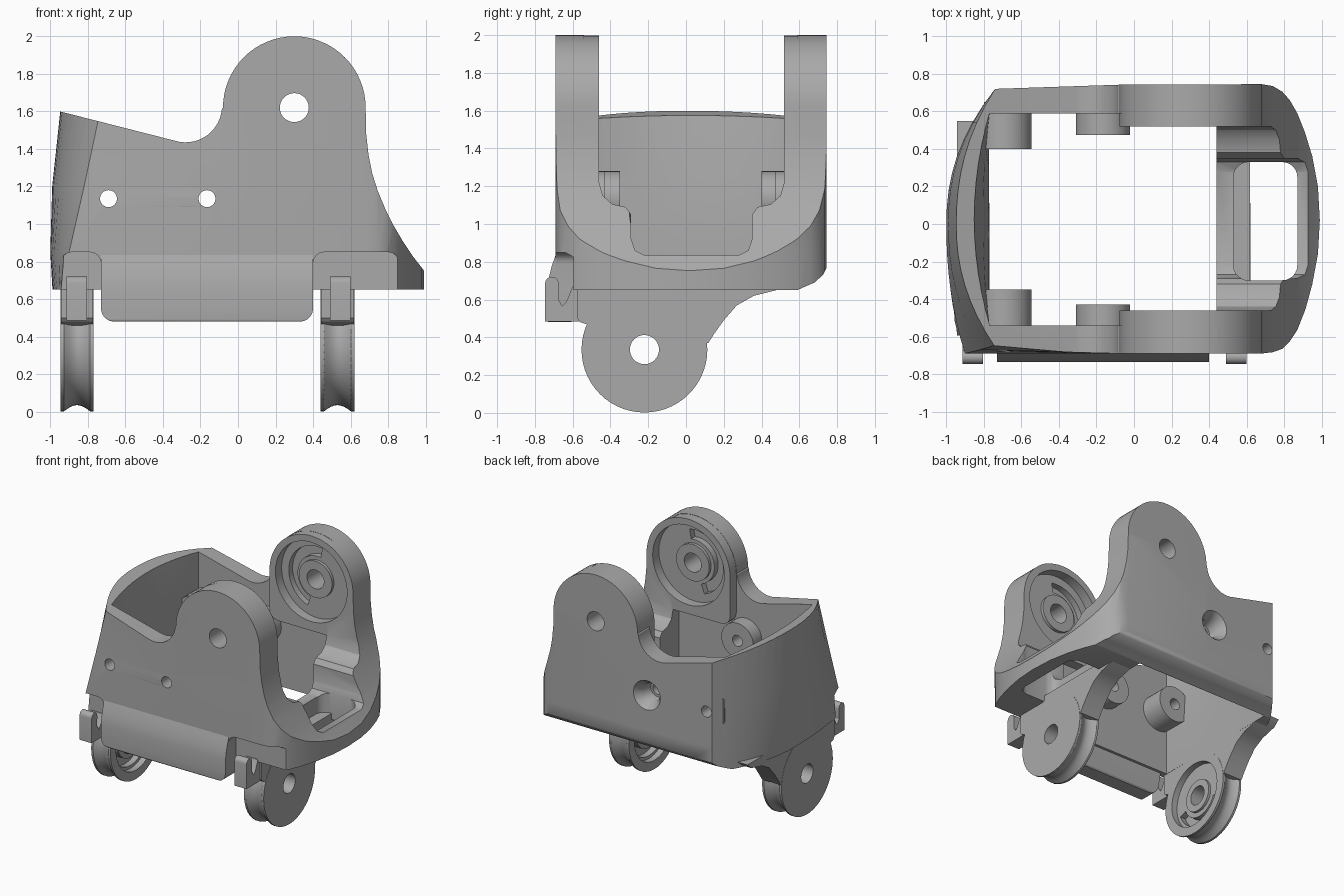
import bpy, bmesh
from math import sin, cos, pi, radians

if "Cube" in bpy.data.objects:
    bpy.data.objects.remove(bpy.data.objects["Cube"])

grey = bpy.data.materials.new("matte_grey")
grey.use_nodes = True
colour = (0.4, 0.4, 0.4, 1)
grey.diffuse_color = colour
grey.node_tree.nodes["Principled BSDF"].inputs["Base Color"].default_value = colour


def loft(name, rings):
    """Closed solid skinned through rings of equal point count."""
    bm = bmesh.new()
    loops = [[bm.verts.new(p) for p in ring] for ring in rings]
    n = len(loops[0])
    for a, b in zip(loops, loops[1:]):
        for i in range(n):
            j = (i + 1) % n
            bm.faces.new((a[i], a[j], b[j], b[i]))
    bm.faces.new(loops[0][::-1])
    bm.faces.new(loops[-1])
    bmesh.ops.recalc_face_normals(bm, faces=bm.faces)
    mesh = bpy.data.meshes.new(name)
    bm.to_mesh(mesh)
    bm.free()
    mesh.materials.append(grey)
    ob = bpy.data.objects.new(name, mesh)
    bpy.context.collection.objects.link(ob)
    return ob


def place(axis, u, v, w):
    return {"x": (w, u, v), "y": (u, w, v), "z": (u, v, w)}[axis]


def prism(name, pts, axis, a, b):
    return loft(name, [[place(axis, u, v, w) for u, v in pts] for w in (a, b)])


def arc(cu, cv, r, start, end, n):
    steps = [radians(start + (end - start) * i / n) for i in range(n + 1)]
    return [(cu + r * cos(t), cv + r * sin(t)) for t in steps]


def lathe(name, axis, centre, profile, n=48):
    """profile: (position along axis, radius) pairs."""
    return loft(name, [[place(axis, u, v, w) for u, v in arc(*centre, r, 0, 360, n)[:-1]]
                       for w, r in profile])


def cyl(name, axis, centre, r, a, b):
    return lathe(name, axis, centre, [(a, r), (b, r)])


def rounded(u0, v0, u1, v1, r):
    return (arc(u0 + r, v0 + r, r, 180, 270, 6) + arc(u1 - r, v0 + r, r, 270, 360, 6)
            + arc(u1 - r, v1 - r, r, 0, 90, 6) + arc(u0 + r, v1 - r, r, 90, 180, 6))


def combine(target, other, op):
    mod = target.modifiers.new(op.lower(), "BOOLEAN")
    mod.operation, mod.object, mod.solver = op, other, "EXACT"
    bpy.context.view_layer.objects.active = target
    bpy.ops.object.modifier_apply(modifier=mod.name)
    bpy.data.objects.remove(other)


def cut(target, other):
    combine(target, other, "DIFFERENCE")


def add(target, other):
    combine(target, other, "UNION")


# Outer shell: curved left wall with a leaning front corner, rounded right end
right_end = [(.68, -.69), (.74, -.683), (.79, -.665), (.83, -.625), (.87, -.565), (.915, -.45),
             (.95, -.32), (.98, -.16), (.99, .02), (.98, .2), (.95, .36), (.91, .49),
             (.87, .59), (.83, .66), (.79, .705), (.74, .735), (.68, .745)]


def shell_ring(z, corner, mid, front):
    ts = [1 - i / 8 for i in range(17)]
    left = [(mid + ((-.74 if t > 0 else corner) - mid) * abs(t) ** 2.2,
             .72 * t if t > 0 else -front * t) for t in ts]
    return [(x, y, z) for x, y in right_end + [(-.08, .742)] + left + [(-.08, -.69)]]


body = loft("bracket_body", [shell_ring(.5, -.945, -.98, -.69), shell_ring(.85, -.9, -1, -.69),
                             shell_ring(1.2, -.82, -.99, -.67), shell_ring(1.6, -.735, -.947, -.645),
                             shell_ring(2.1, -.66, -.88, -.64)])

# Side outline with the arm lobe and the sweep down to the end bar
outline = [(-1.1, .65), (1.1, .65), (1.1, .72), (1.0, .74), (.93, .83), (.88, .905), (.83, .99),
           (.785, 1.08), (.745, 1.175), (.715, 1.27), (.695, 1.37), (.683, 1.48)]
outline += arc(.3, 1.62, .38, 0, 180, 32)
outline += arc(-.28, 1.63, .195, -5, -100, 12)
outline += [(-.95, 1.6), (-1.1, 1.637)]
combine(body, prism("outline_tool", outline, "y", -1, 1), "INTERSECT")

# Bevelled lower back edge
cut(body, prism("bevel_tool", [(.5, .6), (.6, .655), (.68, .69), (.725, .73), (.75, .78),
                               (.9, .78), (.9, .6)], "x", -1.2, 1.2))


# Main cavity, bulging outward at the top left
def cavity_ring(z, bulge):
    left = [(-.77 - bulge * (1 - t * t), .025 + .565 * t) for t in [1 - i / 6 for i in range(13)]]
    return [(x, y, z) for x, y in [(.44, -.54), (.44, .59)] + left]


cut(body, loft("cavity_tool", [cavity_ring(.3, 0), cavity_ring(.9, 0.004), cavity_ring(1.25, .035),
                               cavity_ring(1.6, .085), cavity_ring(2.2, .1)]))

# Opening between the arms, stepped down to the end bar, and the window
half = [(.49, 2.2), (.49, 1.22), (.47, 1.15), (.42, 1.105), (.35, 1.09), (.32, 1.05),
        (.32, .92), (.3, .86), (.25, .835)]
slot = [(.03 + y, z) for y, z in half] + [(.03 - y, z) for y, z in reversed(half)]
cut(body, prism("opening_tool", slot, "x", .3, 1.2))
cut(body, prism("window_tool", rounded(.53, -.3, .87, .33, .08), "z", .3, 1.4))

# Thick arm pads, recessed inside with a low hub and a curved slot
pad = ([(.46, 1.22), (.46, 1.67)] + arc(.3, 1.62, .378, 18, 180, 28)
       + [(-.078, 1.3)] + arc(.0, 1.3, .078, 190, 270, 6))
for inner, side in ((-.46, -1), (.52, 1)):
    add(body, prism("arm_pad", pad, "y", inner, inner + side * .17))
    cut(body, cyl("recess_tool", "y", (.3, 1.62), .325, inner - side * .1, inner + side * .08))
    add(body, cyl("arm_hub", "y", (.3, 1.62), .15, inner + side * .055, inner + side * .15))
    groove = arc(.3, 1.62, .26, 80, 250, 16) + arc(.3, 1.62, .18, 250, 80, 16)
    cut(body, prism("slot_tool", groove, "y", inner - side * .1, inner + side * .13))
cut(body, cyl("pivot_tool", "y", (.3, 1.62), .077, -1, 1))

# Screw bosses on the inner walls
for x, front, back in ((-.69, -.35, .4), (-.165, -.43, .475)):
    for a, b in ((-.6, front), (back, .65)):
        boss = arc(x, 1.135, .145, 0, 360, 40)[:-1]
        if x < -.5:
            boss = [(max(u, -.8), v) for u, v in boss]
        add(body, prism("screw_boss", boss, "y", a, b))
    cut(body, cyl("screw_tool", "y", (x, 1.135), .045, -1, 1))
cut(body, lathe("countersink_tool", "y", (-.165, 1.135), [(.6, .065), (.68, .075), (.76, .135)]))

# Recesses in the front wall for the hooks
cut(body, prism("left_notch_tool", rounded(-.945, .5, -.73, .85, .06), "y", -1, -.595))
cut(body, prism("right_notch_tool", rounded(.4, .5, .86, .85, .06), "y", -1, -.595))

# Front flap hanging below the wall
flap = prism("front_flap", [(-.685, .85), (-.71, .78), (-.725, .72), (-.735, .66), (-.735, .49),
                            (-.73, .48), (-.61, .48), (-.6, .49), (-.56, .66), (-.56, .85)],
             "x", -.73, .4)
cut(flap, prism("flap_corner_tool", [(-.8, .4), (-.8, .55)] + arc(-.66, .55, .07, 180, 270, 6)
                + [(-.66, .4)], "y", -1, 0))
cut(flap, prism("flap_corner_tool", [(.33, .4)] + arc(.33, .55, .07, 270, 360, 6)
                + [(.5, .55), (.5, .4)], "y", -1, 0))

# Legs: grooved disc, flared root, recessed inner face with hub and slot
pivot = (-.22, .335)
root = [(-.5, .46), (-.56, .48), (-.575, .5), (-.575, .7), (.55, .7), (.5, .655), (.36, .62),
        (.27, .57), (.2, .49), (.15, .42), (.118, .37), (.05, .37)]
legs = []
for name, x0, x1, inner, side in (("left_end_leg", -.945, -.77, -.77, -1),
                                  ("right_end_leg", .44, .62, .44, 1)):
    mid, w = (x0 + x1) / 2, (x1 - x0) / 2
    rim = [(x0, .333)] + [(mid + w * t, .333 - .033 * cos(t / .8 * pi / 2))
                          for t in [i / 5 - .8 for i in range(9)]] + [(x1, .333)]
    leg = lathe(name, "x", pivot, rim, 56)
    add(leg, prism("leg_root", root, "x", x0 + .002, x1 - .002))
    cut(leg, cyl("recess_tool", "x", pivot, .26, inner - side * .1, inner + side * .05))
    add(leg, cyl("leg_hub", "x", pivot, .13, inner + side * .03, inner + side * .1))
    groove = arc(*pivot, .235, 200, 340, 14) + arc(*pivot, .17, 340, 200, 14)
    cut(leg, prism("slot_tool", groove, "x", inner - side * .1, inner + side * .1))
    cut(leg, cyl("pivot_tool", "x", pivot, .077, -1.2, 1.2))
    legs.append(leg)

# Upturned hooks at the front
hook = ([(-.54, .485), (-.54, .68), (-.6, .67), (-.635, .585), (-.655, .565), (-.675, .6)]
        + arc(-.71, .685, .036, 0, 180, 8) + [(-.746, .485)])
hooks = [prism("hook", hook, "x", x, x + .11) for x in (-.915, .49)]

# Smooth curved walls, crisp edges
for ob in [body, flap] + legs + hooks:
    bpy.ops.object.select_all(action="DESELECT")
    ob.select_set(True)
    bpy.context.view_layer.objects.active = ob
    bpy.ops.object.shade_smooth_by_angle(angle=radians(30))
